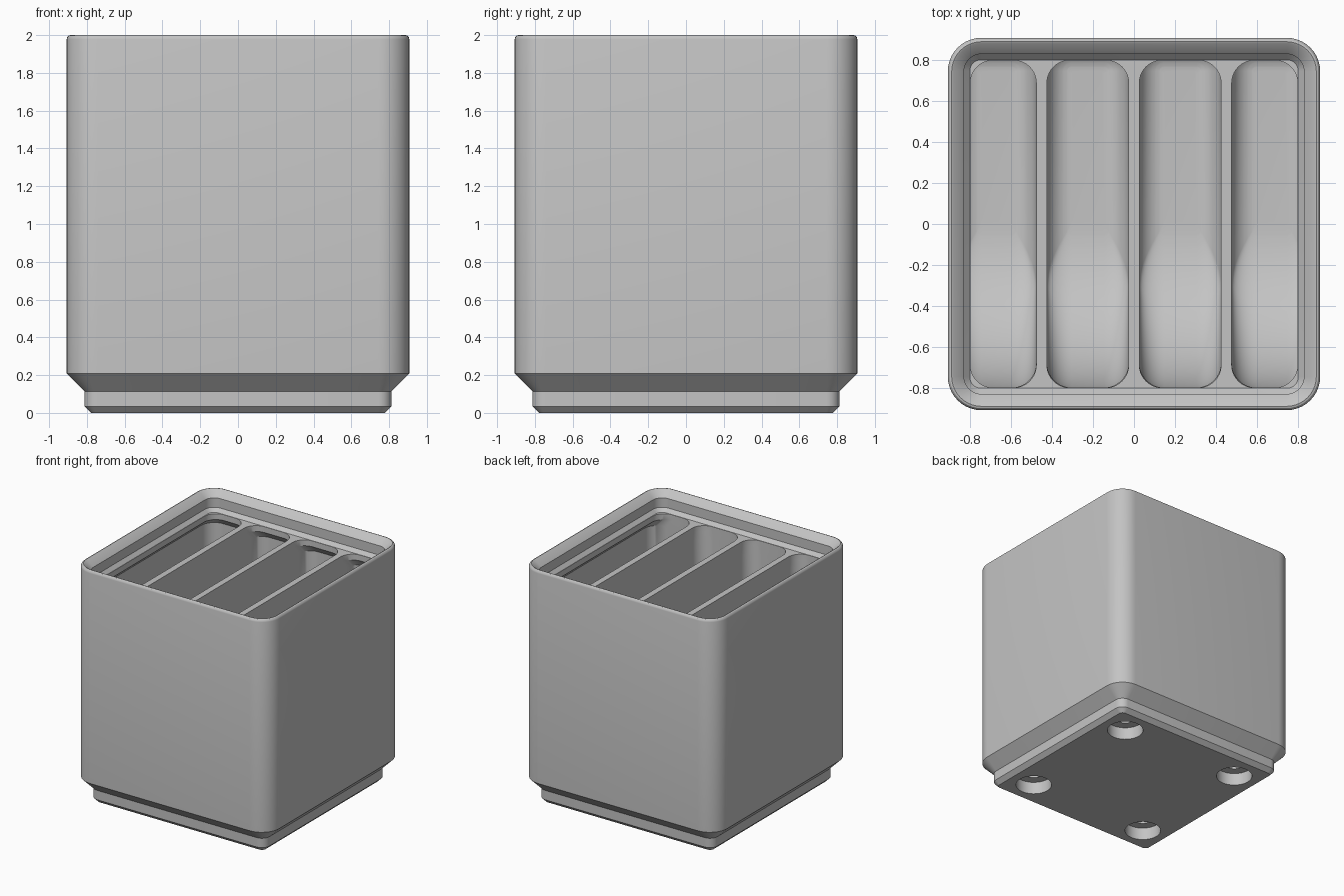
import bpy, bmesh
from math import sin, cos, pi, sqrt

cube = bpy.data.objects.get("Cube")
if cube:
    bpy.data.objects.remove(cube)

SEGMENTS = 10          # steps per rounded corner
RIM_FLOOR = 1.836      # top of the dividers
CELL_FLOOR = 0.306
SCOOP = 0.80
FILLET = 0.12


def rounded_rect(x0, x1, y0, y1, r, z):
    """Ring of points around a rounded rectangle."""
    ring = []
    corners = [(x1 - r, y1 - r), (x0 + r, y1 - r), (x0 + r, y0 + r), (x1 - r, y0 + r)]
    for quarter, (cx, cy) in enumerate(corners):
        for i in range(SEGMENTS + 1):
            a = (quarter + i / SEGMENTS) * pi / 2
            ring.append((cx + r * cos(a), cy + r * sin(a), z))
    return ring


def loft(bm, rings):
    """Bridge rings of equal length and cap both ends."""
    loops = [[bm.verts.new(p) for p in ring] for ring in rings]
    n = len(loops[0])
    for a, b in zip(loops, loops[1:]):
        for i in range(n):
            j = (i + 1) % n
            bm.faces.new((a[i], a[j], b[j], b[i]))
    bm.faces.new(loops[0][::-1])
    bm.faces.new(loops[-1])


def make_object(name, bm):
    bmesh.ops.recalc_face_normals(bm, faces=bm.faces)
    mesh = bpy.data.meshes.new(name)
    bm.to_mesh(mesh)
    bm.free()
    obj = bpy.data.objects.new(name, mesh)
    bpy.context.collection.objects.link(obj)
    return obj


# Solid body: stepped foot, straight walls, rounded stacking lip, divider level
profile = [
    (0.778, 0.035, 0), (0.813, 0.07, 0.035), (0.813, 0.07, 0.114),
    (0.907, 0.164, 0.208), (0.907, 0.164, 1.978), (0.904, 0.161, 1.989),
    (0.897, 0.154, 1.997), (0.888, 0.145, 2.0), (0.879, 0.136, 1.996),
    (0.828, 0.085, 1.945), (0.828, 0.085, 1.866), (0.80, 0.055, RIM_FLOOR),
]
bm = bmesh.new()
loft(bm, [rounded_rect(-h, h, -h, h, r, z) for h, r, z in profile])
bin_body = make_object("storage_bin", bm)


def cell_rings(x0, x1, left_wall, right_wall):
    """Compartment with filleted floor, front scoop and undercut below the lip."""
    heights = [SCOOP * (1 - cos(i * pi / 48)) for i in range(25)]
    heights += [FILLET * (1 - cos(i * pi / 16)) for i in range(1, 9)]
    rings = []
    for h in sorted(set(round(v, 4) for v in heights)):
        k = max(0, 1 - h / FILLET)
        inset = FILLET * (1 - sqrt(max(0, 1 - k * k)))
        front = -sqrt(max(0, SCOOP ** 2 - (SCOOP - h) ** 2))
        rings.append(rounded_rect(x0 - left_wall + inset, x1 + right_wall - inset,
                                  front, 0.865 - inset, max(0.015, FILLET - inset),
                                  CELL_FLOOR + h))
    rings.append(rounded_rect(x0 - left_wall, x1 + right_wall, -SCOOP + 0.003,
                              0.865, FILLET, 1.72))
    for z in (1.787, 1.85):
        rings.append(rounded_rect(x0, x1, -SCOOP + 0.003, 0.797, 0.11, z))
    return rings


# Four long compartments
bm = bmesh.new()
undercut = 0.068
loft(bm, cell_rings(-0.797, -0.476, undercut, 0))
loft(bm, cell_rings(-0.424, -0.026, 0, 0))
loft(bm, cell_rings(0.026, 0.424, 0, 0))
loft(bm, cell_rings(0.476, 0.797, 0, undercut))

# Stepped round holes in the underside
for cx in (-0.568, 0.568):
    for cy in (-0.568, 0.568):
        steps = [(0.142, -0.02), (0.142, 0.105), (0.066, 0.105), (0.066, 0.25)]
        loft(bm, [[(cx + r * cos(i * pi / 24), cy + r * sin(i * pi / 24), z)
                   for i in range(48)] for r, z in steps])
cutter = make_object("hollow_cutter", bm)
cutter.hide_render = True

# Cut the hollows
cut = bin_body.modifiers.new("hollows", "BOOLEAN")
cut.operation = "DIFFERENCE"
cut.solver = "EXACT"
cut.object = cutter
for obj in bpy.context.selected_objects:
    obj.select_set(False)
bpy.context.view_layer.objects.active = bin_body
bin_body.select_set(True)
bpy.ops.object.modifier_apply(modifier=cut.name)
bpy.data.objects.remove(cutter)

# Plain grey finish
grey = bpy.data.materials.new("plain_grey")
grey.use_nodes = True
colour = (0.55, 0.55, 0.55, 1)
grey.diffuse_color = colour
grey.node_tree.nodes["Principled BSDF"].inputs["Base Color"].default_value = colour
bin_body.data.materials.clear()
bin_body.data.materials.append(grey)
bpy.ops.object.shade_smooth_by_angle(angle=pi / 6)
